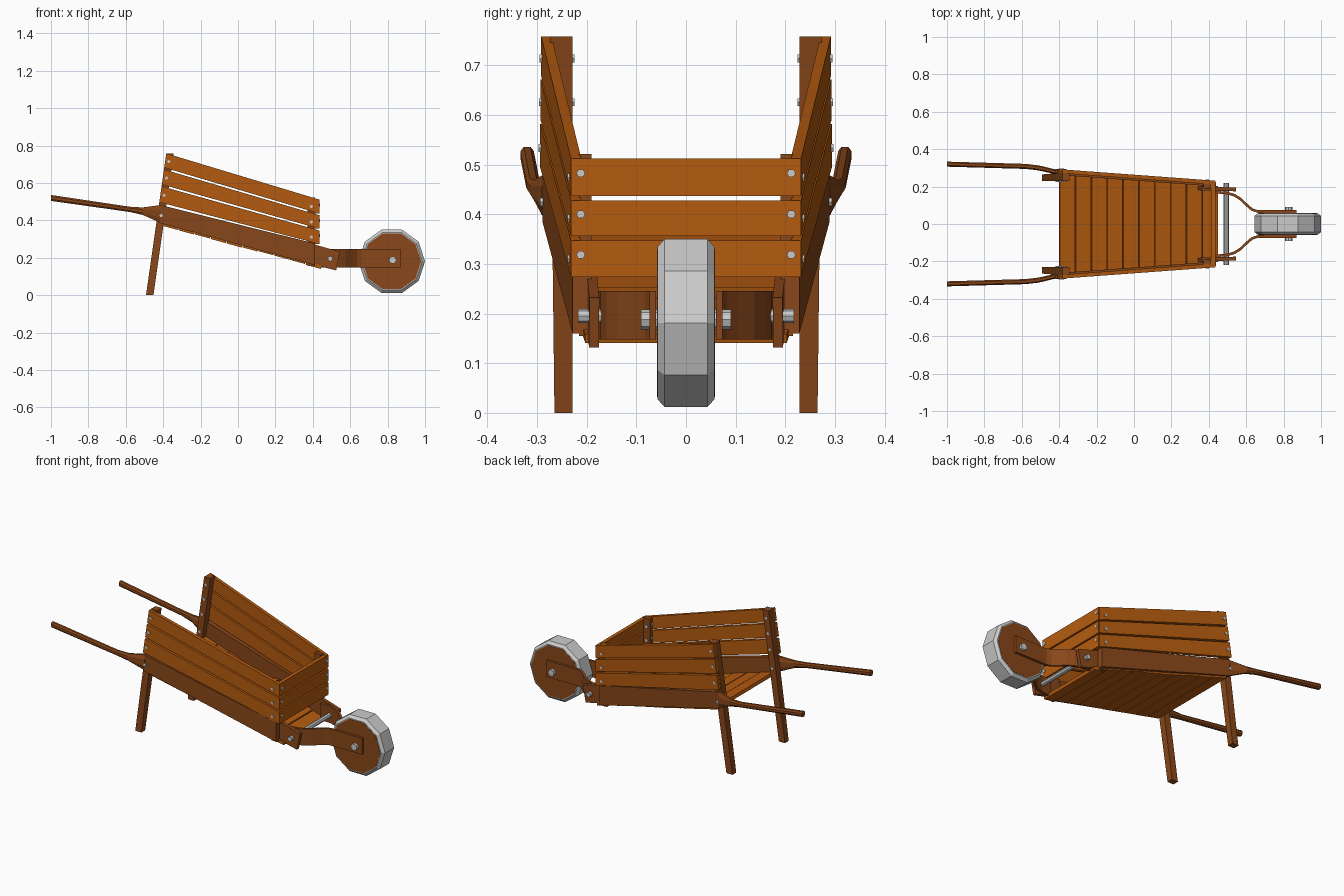
import bpy, bmesh, math, random
from mathutils import Vector

if "Cube" in bpy.data.objects:
    bpy.data.objects.remove(bpy.data.objects["Cube"])

random.seed(4)


def material(name, rgb):
    m = bpy.data.materials.new(name)
    m.diffuse_color = (*rgb, 1)
    m.use_nodes = True
    m.node_tree.nodes["Principled BSDF"].inputs["Base Color"].default_value = m.diffuse_color
    return m


PLANK = material("plank_wood", (0.46, 0.105, 0.005))
FRAME = material("frame_wood", (0.25, 0.063, 0.010))


def loft(name, rings, mat=None, mirror=False):
    """Closed solid through matching rings of points, optionally mirrored in y."""
    bm = bmesh.new()
    vr = [[bm.verts.new(p) for p in r] for r in rings]
    n = len(vr[0])
    for a, b in zip(vr, vr[1:]):
        for i in range(n):
            j = (i + 1) % n
            bm.faces.new((a[i], a[j], b[j], b[i]))
    bm.faces.new(vr[0][::-1])
    bm.faces.new(vr[-1])
    bmesh.ops.recalc_face_normals(bm, faces=bm.faces)
    me = bpy.data.meshes.new(name)
    bm.to_mesh(me)
    bm.free()
    ob = bpy.data.objects.new(name, me)
    bpy.context.collection.objects.link(ob)
    if mat:
        me.materials.append(mat)
    if mirror:
        mod = ob.modifiers.new("Mirror", "MIRROR")
        mod.use_axis = (False, True, False)
    return ob


def side_board(name, profile, y_out, thick, mat):
    """Board with an xz outline that follows the taper y_out(x)."""
    loft(name, [[(x, y_out(x) - t, z) for x, z in profile] for t in (0, thick)], mat, True)


def box(name, x, y, z, mat, mirror=False):
    loft(name, [[(x[0], v, z[0]), (x[1], v, z[0]), (x[1], v, z[1]), (x[0], v, z[1])] for v in y],
         mat, mirror)


def bolt(name, p, q, r, mirror=True, sides=6):
    """Hexagonal rod between two points along x or y."""
    p, q = Vector(p), Vector(q)
    u = Vector((0, 1, 0)) if abs(q.x - p.x) > 1e-6 else Vector((1, 0, 0))
    w = Vector((0, 0, 1))
    ang = [2 * math.pi * i / sides for i in range(sides)]
    loft(name, [[c + r * (u * math.cos(a) + w * math.sin(a)) for a in ang] for c in (p, q)],
         None, mirror)


def side_y(x):
    return 0.293 - 0.0735 * (x + 0.4)


def beam_y(x):
    return side_y(x) - 0.005


def leg_x(z):
    return -0.472 + 0.143 * z


# rear legs that continue up as the back posts
loft("rear_leg", [[(leg_x(z) + dx, y, z) for dx, y in
                   ((-0.02, 0.229), (0.02, 0.229), (0.02, yo), (-0.02, yo))]
                  for z, yo in ((0, 0.265), (0.758, 0.274))], FRAME, True)

# front posts
box("front_post", (0.372, 0.412), (0.190, 0.216), (0.155, 0.522), FRAME, True)

# side beams and their forward extensions
side_board("side_beam", [(-0.415, 0.482), (-0.42, 0.386), (0.412, 0.16), (0.412, 0.276)],
           beam_y, 0.026, FRAME)
side_board("beam_extension", [(0.36, 0.285), (0.34, 0.18), (0.525, 0.132), (0.545, 0.232)],
           lambda x: 0.199 - 0.03 * (x - 0.4), 0.02, FRAME)

# handles: chamfered section growing into the beam
OCT = [(1, .45), (.5, 1), (-.5, 1), (-1, .45), (-1, -.45), (-.5, -1), (.5, -1), (1, -.45)]
handle = [(-1.0, .320, .520, .0135, .016), (-.58, .308, .459, .0135, .014),
          (-.51, .300, .449, .0135, .020), (-.412, .277, .434, .013, .048)]
loft("handle", [[(x, y + a * hw, z + b * hh) for a, b in OCT] for x, y, z, hw, hh in handle],
     FRAME, True)

# side slats (rear top, rear bottom, front top, front bottom) with bolts
slats = [(.758, .682, .512, .437), (.672, .592, .428, .356), (.582, .497, .347, .274)]
for i, (rt, rb, ft, fb) in enumerate(slats, 1):
    side_board(f"side_slat_{i}", [(leg_x(rt) - 0.02, rt), (leg_x(rb) - 0.02, rb),
                                  (0.432, fb), (0.432, ft)], side_y, 0.021, PLANK)
    # front boards across the nose
    box(f"front_board_{i}", (0.413, 0.435), (-0.229, 0.229), (fb, ft), PLANK)
    zr, zf = (rt + rb) / 2 - 0.006, (ft + fb) / 2
    bolt(f"rear_slat_bolt_{i}", (leg_x(zr), 0.225, zr), (leg_x(zr), side_y(leg_x(zr)) + .004, zr), .009)
    bolt(f"front_slat_bolt_{i}", (0.392, 0.186, zf), (0.392, side_y(0.392) + .004, zf), .009)
    bolt(f"front_board_bolt_{i}", (0.368, 0.212, zf + .008), (0.439, 0.212, zf + .008), .009)
bolt("beam_bolt", (-0.411, 0.225, 0.425), (-0.411, 0.294, 0.425), .009)

# floor planks laid across the slope
N, X0, X1 = 10, -0.402, 0.445
step = (X1 - X0) / N


def floor_z(x):
    return 0.372 - 0.272 * (x - X0)


for i in range(N):
    a, b = X0 + i * step + 0.002, X0 + (i + 1) * step - 0.002
    j = random.uniform(-0.003, 0.003)
    rings = []
    for x in (a, b):
        hw = 0.279 - 0.088 * (x - X0) + j
        z = floor_z(x) + j
        rings.append([(x, -hw, z), (x, hw, z), (x + .005, hw, z + .018), (x + .005, -hw, z + .018)])
    loft(f"floor_plank_{i + 1}", rings, PLANK)

# curved fork arms holding the wheel
path = [(.43, .178), (.50, .172), (.54, .160), (.575, .138), (.61, .104), (.635, .083),
        (.66, .074), (.87, .074)]
rings = []
for k, (x, y) in enumerate(path):
    p, q = path[max(k - 1, 0)], path[min(k + 1, len(path) - 1)]
    t = Vector((q[0] - p[0], q[1] - p[1])).normalized()
    xi, yi = x + t.y * 0.014, y - t.x * 0.014
    rings.append([(x, y, .148), (x, y, .246), (xi, yi, .246), (xi, yi, .148)])
loft("fork_arm", rings, FRAME, True)

# cross rod and axle
bolt("cross_rod", (0.493, -0.218, 0.195), (0.493, 0.218, 0.195), 0.014, False, 8)
bolt("axle", (0.827, -0.091, 0.188), (0.827, 0.091, 0.188), 0.02, False, 8)


# ten-sided wheel: grey tyre and wooden disc
def wheel(name, sections, mat=None):
    loft(name, [[(0.822 + r * math.cos(a * math.pi / 5), y, 0.181 + r * math.sin(a * math.pi / 5))
                 for a in range(10)] for y, r in sections], mat)


wheel("tyre", [(-.057, .162), (-.043, .178), (.043, .178), (.057, .162)])
wheel("wheel_disc", [(-.0585, .157), (.0585, .157)], FRAME)
